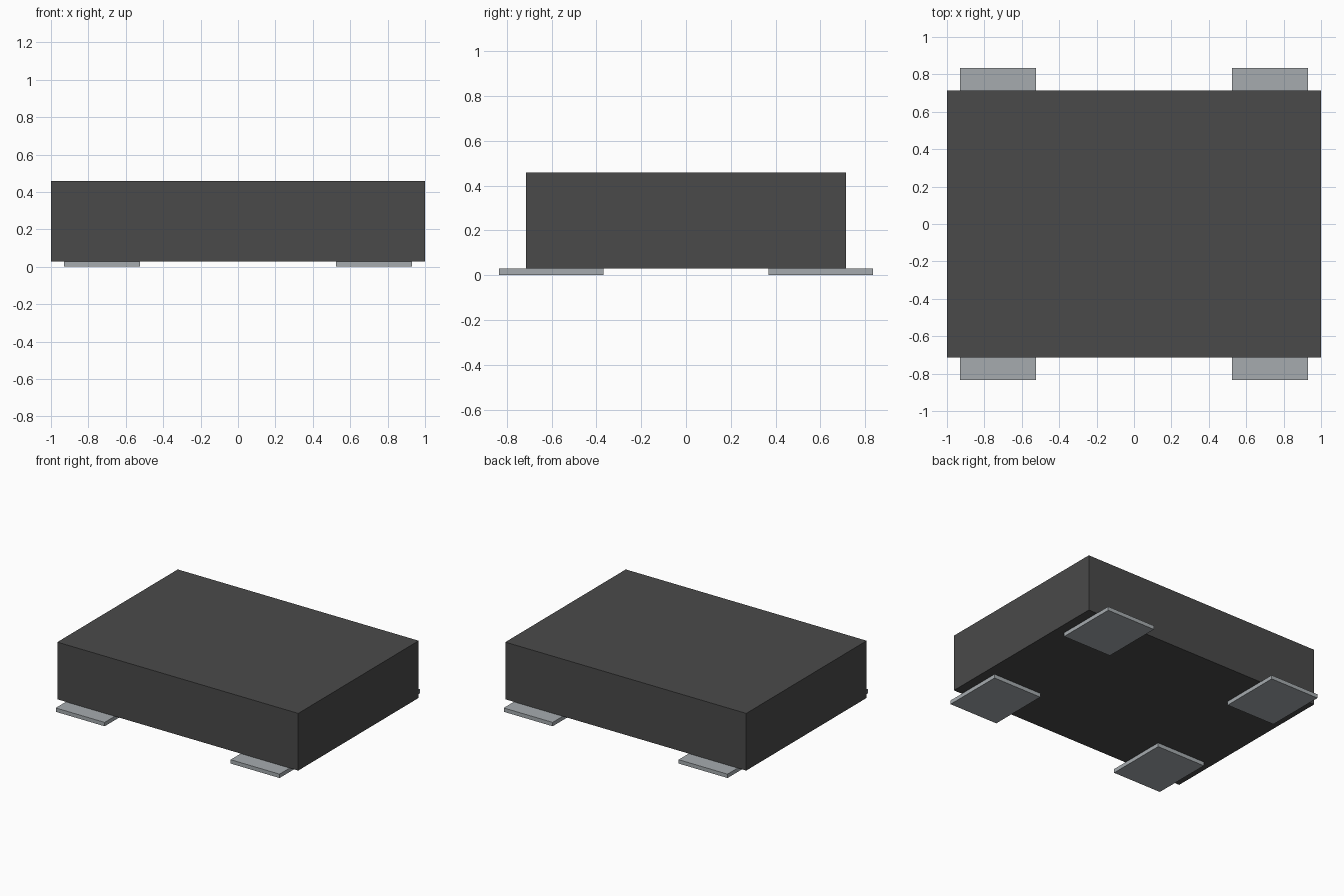
import bpy

cube = bpy.data.objects.get("Cube")
if cube:
    bpy.data.objects.remove(cube, do_unlink=True)


def make_material(name, rgb, roughness):
    mat = bpy.data.materials.new(name)
    mat.use_nodes = True
    color = (*rgb, 1.0)
    mat.diffuse_color = color
    bsdf = mat.node_tree.nodes["Principled BSDF"]
    bsdf.inputs["Base Color"].default_value = color
    bsdf.inputs["Roughness"].default_value = roughness
    return mat


def make_box(name, low, high, mat):
    """Box spanning two opposite corners."""
    center = [(a + b) / 2 for a, b in zip(low, high)]
    size = [b - a for a, b in zip(low, high)]
    bpy.ops.mesh.primitive_cube_add(size=1, location=center)
    obj = bpy.context.object
    obj.name = name
    obj.scale = size
    bpy.ops.object.transform_apply(location=False, rotation=False, scale=True)
    obj.data.materials.append(mat)
    return obj


dark = make_material("dark grey", (0.068, 0.068, 0.068), 0.6)
silver = make_material("silver grey", (0.38, 0.41, 0.43), 0.5)

PAD_TOP = 0.029

# Main block
make_box("body", (-1.0, -0.714, PAD_TOP), (1.0, 0.714, 0.458), dark)

# Four flat pads sticking out under the front and back edges
PAD_X = (0.523, 0.929)
PAD_Y = (0.368, 0.834)
for sx, side in ((1, "left"), (-1, "right")):
    for sy, end in ((-1, "front"), (1, "back")):
        xs = sorted(sx * v for v in PAD_X)
        ys = sorted(sy * v for v in PAD_Y)
        make_box(f"{end}_{side}_pad", (xs[0], ys[0], 0.0), (xs[1], ys[1], PAD_TOP), silver)
